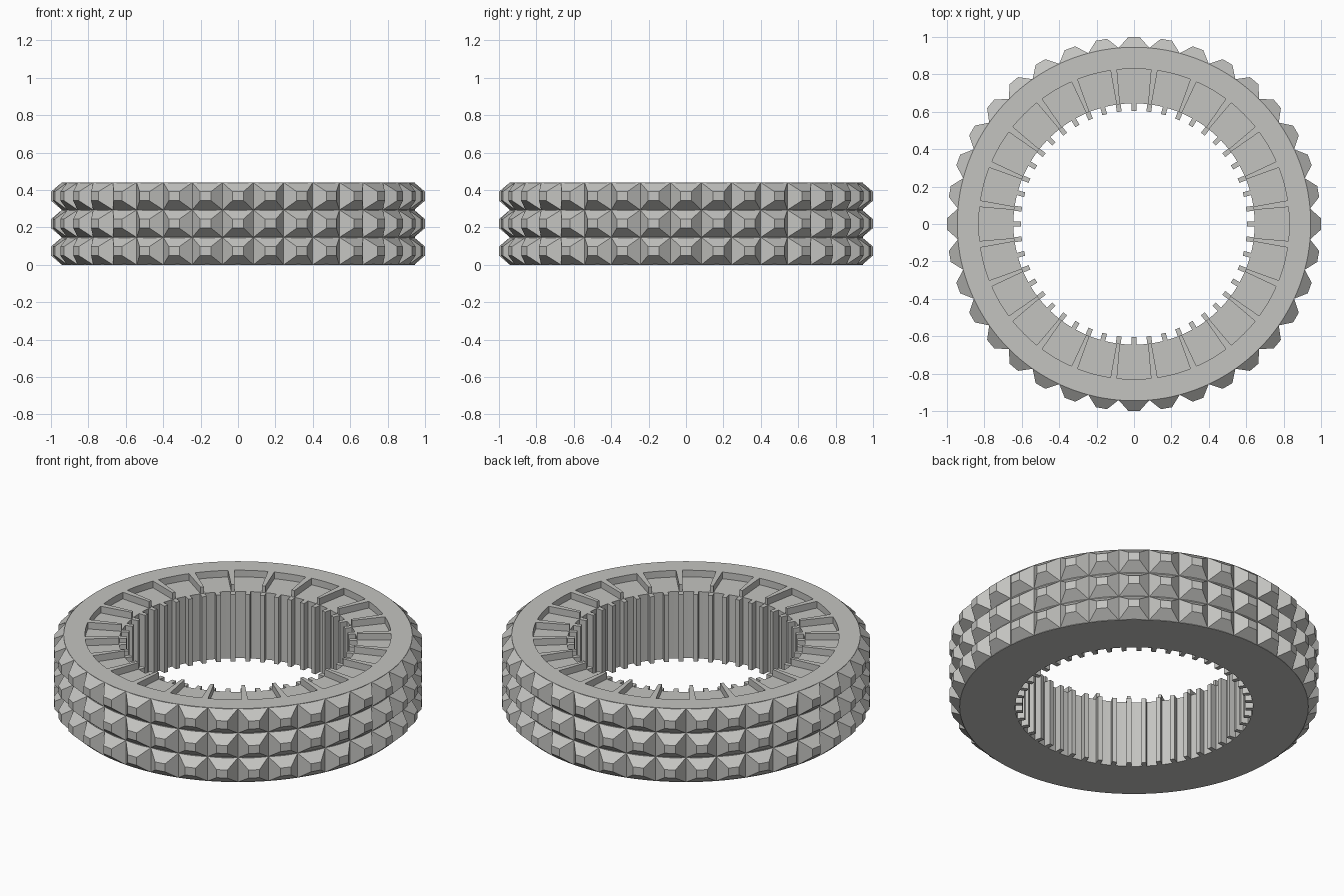
import bpy, bmesh, math
from mathutils import Matrix, Vector

if "Cube" in bpy.data.objects:
    bpy.data.objects.remove(bpy.data.objects["Cube"])

HEIGHT, FLOOR = 0.44, 0.40          # ring top, pocket floor
R_BORE, R_POCKET, R_BODY, R_TIP = 0.645, 0.83, 0.945, 1.0
COLUMNS, ROWS, POCKETS, TEETH = 36, 3, 24, 48

grey = bpy.data.materials.new("warm_grey")
grey.diffuse_color = (0.55, 0.55, 0.53, 1)
grey.use_nodes = True
grey.node_tree.nodes["Principled BSDF"].inputs["Base Color"].default_value = grey.diffuse_color


def finish(name, bm, smooth=False):
    bmesh.ops.recalc_face_normals(bm, faces=bm.faces)
    mesh = bpy.data.meshes.new(name)
    bm.to_mesh(mesh)
    bm.free()
    mesh.materials.append(grey)
    obj = bpy.data.objects.new(name, mesh)
    bpy.context.collection.objects.link(obj)
    if smooth:
        bpy.context.view_layer.objects.active = obj
        obj.select_set(True)
        bpy.ops.object.shade_smooth_by_angle(angle=math.radians(25))
        obj.select_set(False)
    return obj


def spin_matrix(i, count):
    return Matrix.Rotation(2 * math.pi * i / count, 4, 'Z')


def add_block(bm, matrix, lower, upper):
    """Solid between two matching four-point loops."""
    a = [bm.verts.new(matrix @ Vector(p)) for p in lower]
    b = [bm.verts.new(matrix @ Vector(p)) for p in upper]
    bm.faces.new(a)
    bm.faces.new(b)
    for i in range(4):
        j = (i + 1) % 4
        bm.faces.new((a[i], a[j], b[j], b[i]))


# Ring body: revolved stepped profile
profile = [(R_BORE, 0), (R_BODY, 0), (R_BODY, HEIGHT),
           (R_POCKET, HEIGHT), (R_POCKET, FLOOR), (R_BORE, FLOOR)]
bm = bmesh.new()
SEGMENTS = 144
rings = [[bm.verts.new(spin_matrix(s, SEGMENTS) @ Vector((r, 0, z)))
          for r, z in profile] for s in range(SEGMENTS)]
for s in range(SEGMENTS):
    a, b = rings[s], rings[(s + 1) % SEGMENTS]
    for i in range(len(profile)):
        j = (i + 1) % len(profile)
        bm.faces.new((a[i], a[j], b[j], b[i]))
finish("ring_body", bm, smooth=True)

# Tapered ribs that divide the top pockets
bm = bmesh.new()
w_in, w_out = 0.009, 0.018
plan = [(R_BORE, -w_in), (R_POCKET + 0.005, -w_out),
        (R_POCKET + 0.005, w_out), (R_BORE, w_in)]
for i in range(POCKETS):
    add_block(bm, spin_matrix(i + 0.5, POCKETS),
              [(x, y, FLOOR - 0.01) for x, y in plan],
              [(x, y, HEIGHT) for x, y in plan])
finish("pocket_ribs", bm)

# Straight splines inside the bore
bm = bmesh.new()
plan = [(0.605, -0.013), (R_BORE + 0.005, -0.013),
        (R_BORE + 0.005, 0.013), (0.605, 0.013)]
for i in range(TEETH):
    add_block(bm, spin_matrix(i, TEETH),
              [(x, y, 0) for x, y in plan],
              [(x, y, FLOOR) for x, y in plan])
finish("bore_teeth", bm)

# Truncated pyramid studs around the outside
bm = bmesh.new()
row_h = HEIGHT / ROWS
half = math.pi / COLUMNS
base_x, base_y = R_BODY * math.cos(half), R_BODY * math.sin(half)
corners = [(-1, -1), (1, -1), (1, 1), (-1, 1)]
for row in range(ROWS):
    zc = (row + 0.5) * row_h
    for col in range(COLUMNS):
        add_block(bm, spin_matrix(col, COLUMNS),
                  [(base_x, u * base_y, zc + v * row_h / 2) for u, v in corners],
                  [(R_TIP, u * 0.03, zc + v * 0.024) for u, v in corners])
finish("outer_studs", bm)
